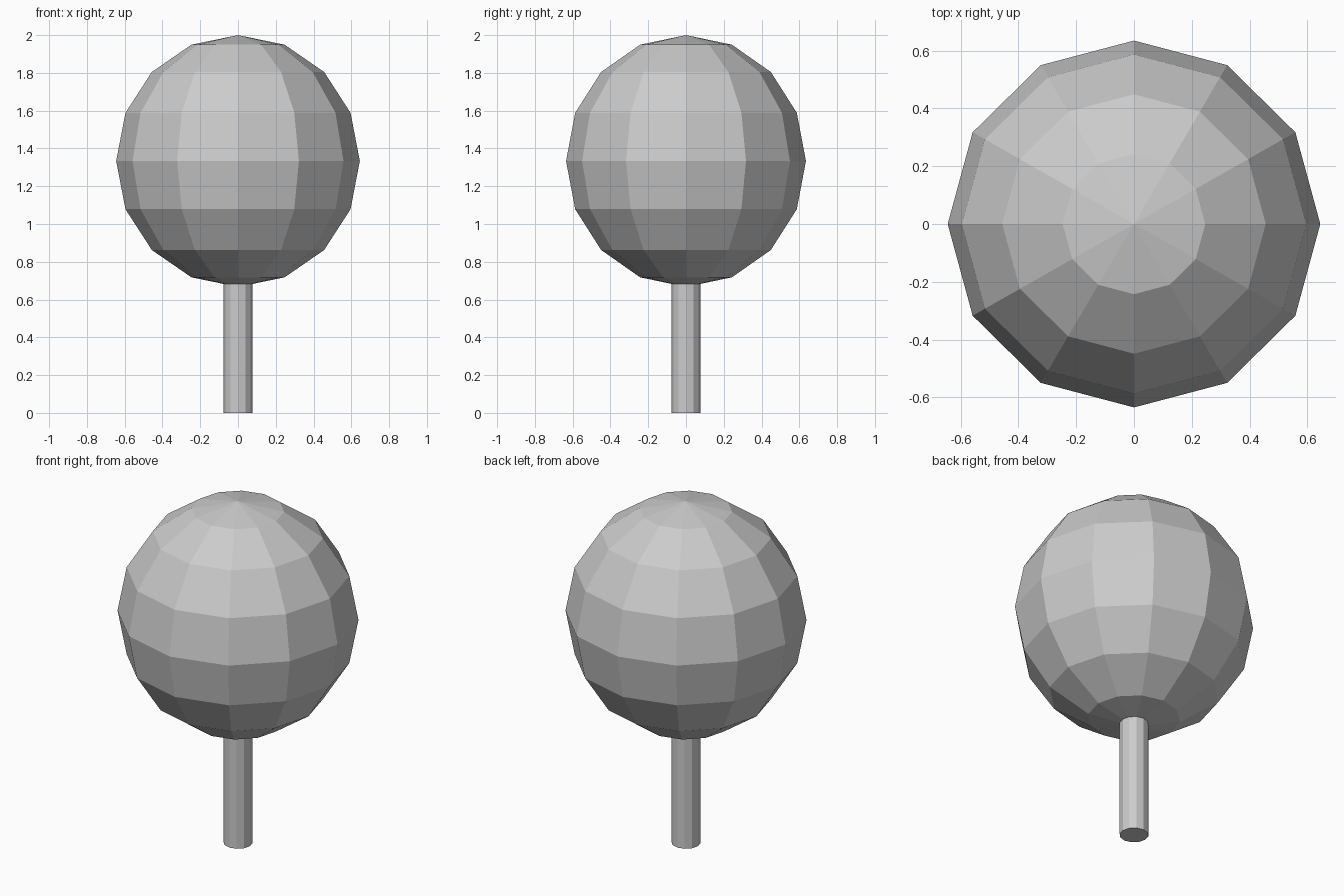
import bpy

default_cube = bpy.data.objects.get("Cube")
if default_cube:
    bpy.data.objects.remove(default_cube, do_unlink=True)

# One plain grey for the whole model
GREY = (0.6, 0.6, 0.6, 1)
grey = bpy.data.materials.new("plain grey")
grey.use_nodes = True
grey.diffuse_color = GREY
grey.node_tree.nodes["Principled BSDF"].inputs["Base Color"].default_value = GREY

SIDES = 12
TRUNK_HEIGHT = 0.75
CROWN_HEIGHT = 1.333


def finish(name):
    """Name the active object, colour it and keep its facets flat."""
    part = bpy.context.object
    part.name = part.data.name = name
    part.data.materials.append(grey)
    bpy.ops.object.shade_flat()
    return part


# Trunk: a thin straight post, ending just inside the crown
bpy.ops.mesh.primitive_cylinder_add(vertices=SIDES, radius=0.077, depth=TRUNK_HEIGHT,
                                    location=(0, 0, TRUNK_HEIGHT / 2))
finish("trunk")

# Crown: a faceted ball, a little taller than wide
bpy.ops.mesh.primitive_uv_sphere_add(segments=SIDES, ring_count=8, radius=1,
                                     location=(0, 0, 2 - CROWN_HEIGHT / 2))
crown = finish("crown")
crown.scale = (0.645, 0.635, CROWN_HEIGHT / 2)
bpy.ops.object.transform_apply(location=False, rotation=False, scale=True)
